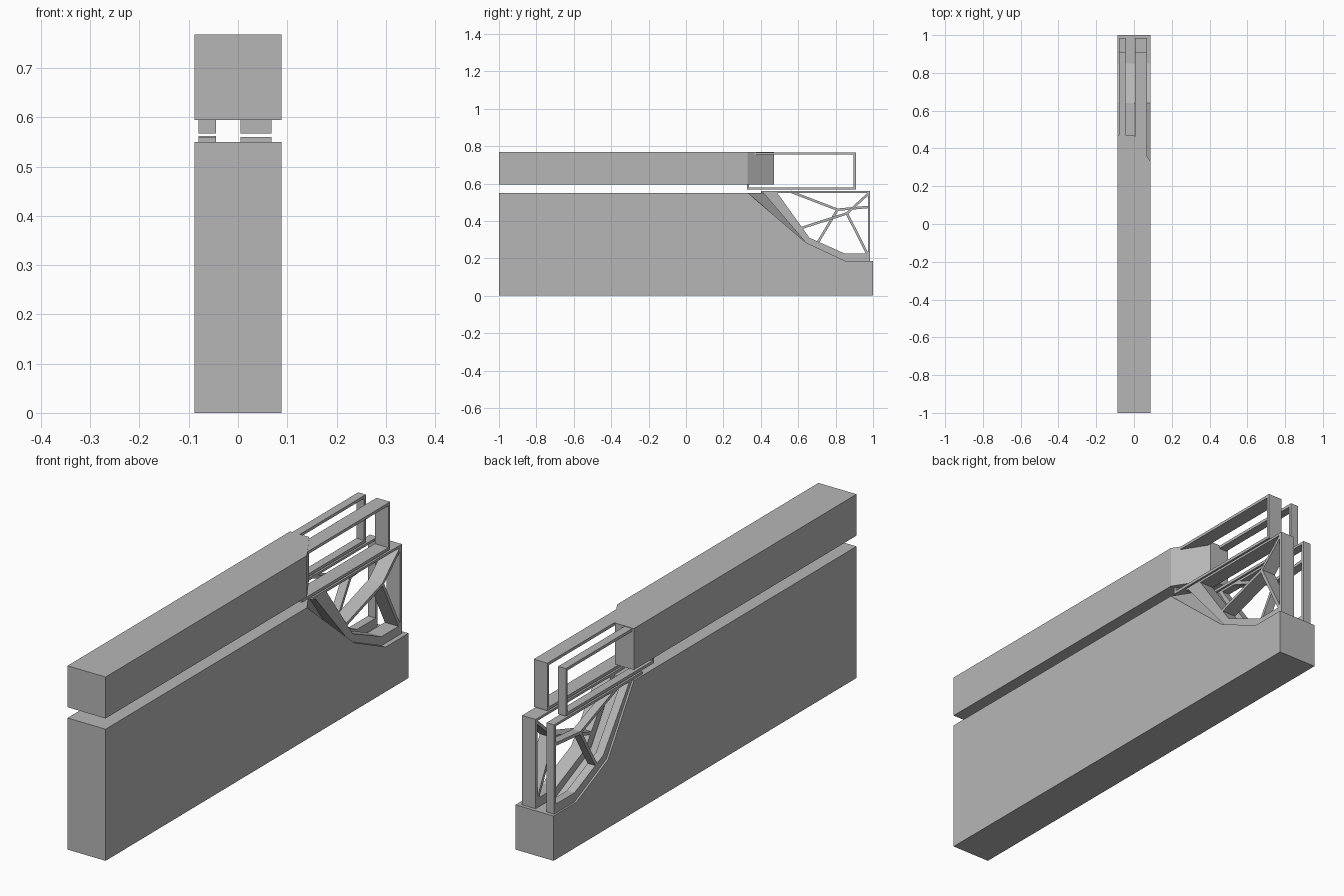
import bpy, bmesh
from mathutils import Vector

if "Cube" in bpy.data.objects:
    bpy.data.objects.remove(bpy.data.objects["Cube"])

grey = bpy.data.materials.new("plain_grey")
grey.diffuse_color = (0.47, 0.47, 0.47, 1)
grey.use_nodes = True
grey.node_tree.nodes["Principled BSDF"].inputs["Base Color"].default_value = grey.diffuse_color


def finish(name, bm):
    bmesh.ops.recalc_face_normals(bm, faces=bm.faces[:])
    me = bpy.data.meshes.new(name)
    bm.to_mesh(me)
    bm.free()
    me.materials.append(grey)
    ob = bpy.data.objects.new(name, me)
    bpy.context.collection.objects.link(ob)
    return ob


def add_loft(bm, sections):
    """Join matching closed sections and cap both ends."""
    rings = [[bm.verts.new(p) for p in s] for s in sections]
    n = len(rings[0])
    for a, b in zip(rings, rings[1:]):
        for i in range(n):
            j = (i + 1) % n
            bm.faces.new((a[i], a[j], b[j], b[i]))
    bm.faces.new(rings[0])
    bm.faces.new(rings[-1])


def add_slab(bm, yz, x0, x1):
    add_loft(bm, [[(x, y, z) for y, z in yz] for x in (x0, x1)])


def add_bar(bm, a, b, x0, x1, w=0.013):
    """Flat bar between two points of the side view."""
    a, b = Vector(a), Vector(b)
    d = (b - a).normalized() * w / 2
    n = Vector((-d.y, d.x))
    add_slab(bm, [a + n, b + n, b - n, a - n], x0, x1)


# lower block, stepped down at the back with one bevelled corner
bm = bmesh.new()
add_loft(bm, [[(x, -1, 0), (x, 1, 0), (x, 1, 0.187), (x, 0.85, 0.187),
               (x, 0.64, 0.285), (x, t, 0.55), (x, -1, 0.55)]
              for x, t in ((-0.088, 0.47), (0, 0.47), (0.088, 0.33))])
finish("lower_block", bm)

# upper block with the same bevelled corner
bm = bmesh.new()
outline = [(-0.088, -1), (0.088, -1), (0.088, 0.33), (0, 0.47), (-0.088, 0.47)]
add_loft(bm, [[(x, y, z) for x, y in outline] for z in (0.595, 0.768)])
finish("upper_block", bm)

# each side: x range, truss hub and the ends of its three spokes
SIDES = {
    "left": (-0.08, -0.045, (0.81, 0.46),
             [(0.56, 0.556), (0.705, 0.285), (0.98, 0.475)]),
    "right": (0.005, 0.068, (0.86, 0.44),
              [(0.61, 0.36), (0.978, 0.548), (0.972, 0.22)]),
}
OUTER = [(0.41, 0.554), (0.64, 0.285), (0.85, 0.187), (0.985, 0.187)]
INNER = [(0.485, 0.554), (0.66, 0.31), (0.85, 0.225), (0.985, 0.225)]

for side, (x0, x1, hub, ends) in SIDES.items():
    # upper rectangular frame
    bm = bmesh.new()
    for y0, y1, z0, z1 in ((0.325, 0.908, 0.567, 0.579), (0.36, 0.908, 0.754, 0.766),
                           (0.896, 0.908, 0.579, 0.754), (0.325, 0.337, 0.579, 0.598)):
        add_slab(bm, [(y0, z0), (y1, z0), (y1, z1), (y0, z1)], x0, x1)
    finish(side + "_upper_frame", bm)

    # lower truss border: top rail, post and the band along the block
    bm = bmesh.new()
    add_bar(bm, (0.40, 0.555), (0.985, 0.555), x0, x1, 0.01)
    add_bar(bm, (0.979, 0.187), (0.979, 0.555), x0, x1, 0.012)
    for i in range(3):
        add_slab(bm, [OUTER[i], OUTER[i + 1], INNER[i + 1], INNER[i]], x0, x1)
    finish(side + "_truss_border", bm)

    # three spokes meeting at the hub
    bm = bmesh.new()
    for e in ends:
        add_bar(bm, hub, e, x0, x1)
    finish(side + "_truss_spokes", bm)
